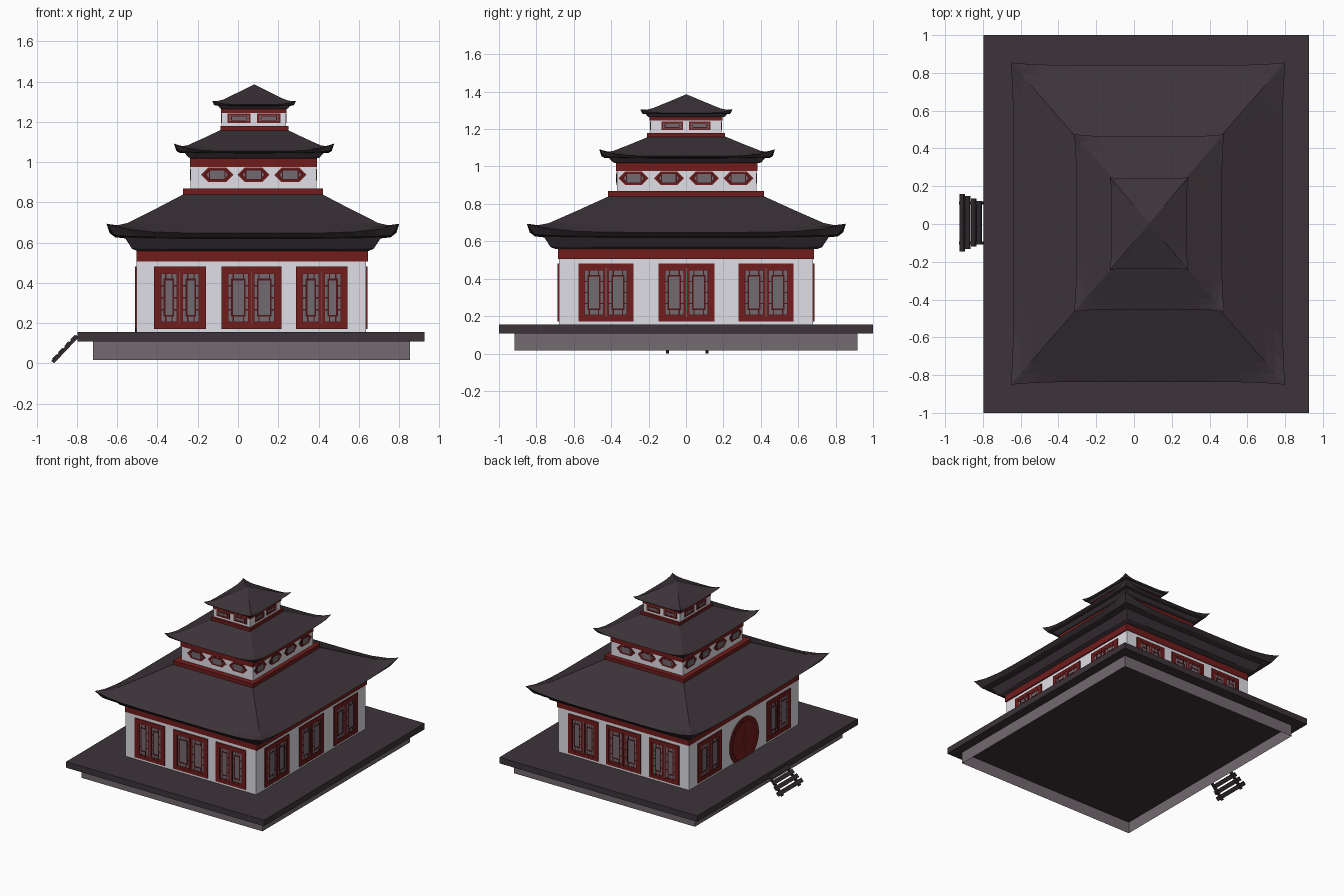
import bpy, bmesh, math
from mathutils import Vector

if "Cube" in bpy.data.objects:
    bpy.data.objects.remove(bpy.data.objects["Cube"])


def material(name, rgb):
    m = bpy.data.materials.new(name)
    m.diffuse_color = (*rgb, 1)
    m.use_nodes = True
    m.node_tree.nodes["Principled BSDF"].inputs["Base Color"].default_value = m.diffuse_color
    return m


ROOF = material("dark plum tile", (0.045, 0.034, 0.041))
GREY = material("grey stone and glass", (0.17, 0.142, 0.16))
WHITE = material("white plaster", (0.74, 0.74, 0.79))
RED = material("red timber", (0.165, 0.012, 0.012))
DEEP = material("deep red lattice", (0.08, 0.007, 0.008))
WOOD = material("dark wood", (0.03, 0.024, 0.028))

parts = {}  # (name, material) -> bmesh collecting all pieces of that part


def part(name, mat):
    return parts.setdefault((name, mat), bmesh.new())


def prism(bm, low, high, caps=True):
    a = [bm.verts.new(p) for p in low]
    b = [bm.verts.new(p) for p in high]
    if caps:
        bm.faces.new(a)
        bm.faces.new(b)
    n = len(a)
    for i in range(n):
        bm.faces.new((a[i], a[(i + 1) % n], b[(i + 1) % n], b[i]))


def box(name, mat, x0, x1, y0, y1, z0, z1, caps=True):
    c = [(x0, y0), (x1, y0), (x1, y1), (x0, y1)]
    prism(part(name, mat), [(x, y, z0) for x, y in c], [(x, y, z1) for x, y in c], caps)


def centred(name, mat, cx, cy, hx, hy, z0, z1):
    box(name, mat, cx - hx, cx + hx, cy - hy, cy + hy, z0, z1)


class Wall:
    """Places flat plates on one side of a storey: u along wall, z up, d outward."""
    def __init__(self, cx, cy, hx, hy, n):
        self.n = Vector((n[0], n[1], 0))
        self.t = Vector((abs(n[1]), abs(n[0]), 0))
        self.o = Vector((cx, cy, 0)) + self.n * (hx if n[0] else hy)

    def at(self, u, z, d):
        return self.o + self.t * u + self.n * d + Vector((0, 0, z))

    def plate(self, name, mat, pts, d):
        prism(part(name, mat), [self.at(u, z, -0.002) for u, z in pts],
              [self.at(u, z, d) for u, z in pts])

    def rect(self, name, mat, u0, u1, z0, z1, d):
        self.plate(name, mat, [(u0, z0), (u1, z0), (u1, z1), (u0, z1)], d)

    def ring(self, name, mat, u0, u1, z0, z1, w, d):
        self.rect(name, mat, u0, u1, z0, z0 + w, d)
        self.rect(name, mat, u0, u1, z1 - w, z1, d)
        self.rect(name, mat, u0, u0 + w, z0 + w, z1 - w, d)
        self.rect(name, mat, u1 - w, u1, z0 + w, z1 - w, d)


SIDES = [(0, -1), (1, 0), (0, 1), (-1, 0)]


# two-leaf lattice window of the ground storey
def tall_window(w, u, width):
    z0, z1, h = 0.172, 0.481, width / 2
    w.ring("window_frames", RED, u - h, u + h, z0, z1, 0.023, 0.0075)
    w.rect("window_glass", GREY, u - h + 0.02, u + h - 0.02, z0 + 0.02, z1 - 0.02, 0.003)
    for s in (-1, 1):
        a, b = sorted((u + s * 0.002, u + s * (h - 0.022)))
        w.ring("window_leaves", RED, a, b, z0 + 0.022, z1 - 0.022, 0.012, 0.006)
        p, q, r, t = a + 0.027, b - 0.027, z0 + 0.06, z1 - 0.06
        w.ring("window_lattice", DEEP, p, q, r, t, 0.008, 0.005)
        w.ring("window_lattice", DEEP, a + 0.011, b - 0.011, z0 + 0.033, z1 - 0.033, 0.004, 0.005)
        for z in (r + 0.035, (r + t) / 2, t - 0.035):
            w.rect("window_lattice", DEEP, a + 0.012, p, z - 0.003, z + 0.003, 0.005)
            w.rect("window_lattice", DEEP, q, b - 0.012, z - 0.003, z + 0.003, 0.005)
        for v in (p + 0.01, q - 0.01):
            w.rect("window_lattice", DEEP, v - 0.003, v + 0.003, z0 + 0.033, r, 0.005)
            w.rect("window_lattice", DEEP, v - 0.003, v + 0.003, t, z1 - 0.033, 0.005)


# six-sided window of the middle storey
def hex_window(w, u, z):
    def hexa(a, b, h):
        return [(u - a, z), (u - b, z - h), (u + b, z - h), (u + a, z), (u + b, z + h), (u - b, z + h)]
    w.plate("hex_frames", RED, hexa(0.08, 0.045, 0.035), 0.0015)
    w.plate("hex_inner_frames", DEEP, hexa(0.067, 0.04, 0.028), 0.0025)
    w.plate("hex_glass", GREY, hexa(0.053, 0.037, 0.022), 0.0035)
    for s in (-1, 1):
        w.rect("hex_bars", DEEP, u + s * 0.039 - 0.003, u + s * 0.039 + 0.003, z - 0.022, z + 0.022, 0.0042)


# small window of the top storey
def small_window(w, u, z):
    w.ring("small_frames", RED, u - 0.058, u + 0.058, z - 0.023, z + 0.023, 0.009, 0.003)
    w.rect("small_glass", GREY, u - 0.052, u + 0.052, z - 0.016, z + 0.016, 0.0012)
    w.ring("small_lattice", DEEP, u - 0.04, u + 0.04, z - 0.012, z + 0.012, 0.004, 0.0022)
    for s in (-1, 1):
        w.rect("small_lattice", DEEP, u + s * 0.046 - 0.007, u + s * 0.046 + 0.007, z - 0.002, z + 0.002, 0.0022)


# round moon door, cut off flat at the deck
def moon_door(w):
    zc, z0 = 0.292, 0.157

    def disc(r):
        a0 = -math.asin(min(1, (zc - z0) / r))
        n = 28
        return [(r * math.cos(a), zc + r * math.sin(a))
                for a in (a0 + (math.pi - 2 * a0) * i / n for i in range(n + 1))]
    w.plate("door_surround", RED, disc(0.18), 0.006)
    w.plate("door_groove", DEEP, disc(0.155), 0.007)
    for s in (-1, 1):
        half = [(s * (0.003 + x), z) for x, z in disc(0.145) if x > 0.001]
        half = [(s * 0.003, z0)] + half + [(s * 0.003, zc + 0.145)]
        w.plate("door_panels", RED, half, 0.0082)
        w.rect("door_handles", DEEP, s * 0.02 - 0.006, s * 0.02 + 0.006, 0.26, 0.32, 0.0095)


# swept hip roof with stepped eaves: stacked rings whose corners lift and flare
def roof(name, cx, cy, eave, top, z_bot, z_eave, z_top, lift, flare):
    (ex, ey), (tx, ty) = eave, top
    drop, n = z_eave - z_bot, 12
    k = ex / 0.71

    def mid(f):
        return (tx + (ex - tx) * f, ty + (ey - ty) * f, z_top + (z_eave - z_top) * f)

    def inset(d, z, lf):
        return (ex - d * k, ey - d * k, z_bot + drop * z, lf)
    rings = [(*mid(0), 0), (*mid(0.4), 0), (*mid(0.76), 0.05), (*mid(0.89), 0.35), (*mid(1), 1),
             inset(0.028, 0.76, 0.2), inset(0.078, 0.7, 0.15), inset(0.086, 0.56, 0.12),
             inset(0.112, 0.12, 0.08), inset(0.14, 0, 0)]
    bm = part(name, ROOF)
    loops = []
    for hx, hy, z, lf in rings:
        loop = []
        for q in range(4):
            for i in range(n):
                s = math.sin((2 * i / n - 1) * math.pi / 2)   # denser near corners
                c = abs(s) ** 6
                a, b = [(s, -1), (1, s), (-s, 1), (-1, -s)][q]
                g = flare * lf * c
                loop.append(bm.verts.new((cx + a * (hx + g), cy + b * (hy + g), z + lift * lf * c)))
        loops.append(loop)
    for r0, r1 in zip(loops, loops[1:]):
        for i in range(4 * n):
            j = (i + 1) % (4 * n)
            bm.faces.new((r0[i], r1[i], r1[j], r0[j]))
    bm.faces.new(loops[0])
    bm.faces.new(loops[-1])
    bmesh.ops.remove_doubles(bm, verts=bm.verts, dist=0.0002)


# terrace: hollow stone skirt open below, with the deck on top
box("stone_base", GREY, -0.72, 0.855, -0.917, 0.917, 0.017, 0.11, caps=False)
box("deck", ROOF, -0.797, 0.926, -1, 1, 0.108, 0.155)

# storeys: plaster walls, red beams and sills
centred("ground_walls", WHITE, 0.066, 0, 0.569, 0.68, 0.155, 0.52)
centred("ground_beam", RED, 0.07, 0, 0.575, 0.685, 0.506, 0.562)
centred("middle_sill", RED, 0.074, 0, 0.348, 0.417, 0.835, 0.868)
centred("middle_walls", WHITE, 0.077, 0.003, 0.312, 0.373, 0.868, 0.98)
centred("middle_beam", RED, 0.077, 0.003, 0.316, 0.378, 0.975, 1.02)
centred("top_sill", RED, 0.081, 0, 0.169, 0.208, 1.155, 1.18)
centred("top_walls", WHITE, 0.079, 0, 0.16, 0.19, 1.18, 1.25)
centred("top_beam", RED, 0.079, 0, 0.163, 0.194, 1.245, 1.266)

roof("lower_roof", 0.074, 0.002, (0.712, 0.838), (0.335, 0.405), 0.558, 0.648, 0.845, 0.046, 0.015)
roof("middle_roof", 0.08, 0.006, (0.386, 0.458), (0.165, 0.204), 1.018, 1.055, 1.16, 0.037, 0.012)
roof("upper_roof", 0.08, 0.002, (0.2, 0.238), (0.0005, 0.0005), 1.264, 1.286, 1.386, 0.018, 0.008)

# windows and door on every side
for n in SIDES:
    g = Wall(0.066, 0, 0.569, 0.68, n)
    m = Wall(0.077, 0.003, 0.312, 0.373, n)
    t = Wall(0.079, 0, 0.16, 0.19, n)
    if n[0]:
        for u in (-0.428, 0.428):
            tall_window(g, u, 0.296)
        if n[0] > 0:
            tall_window(g, 0.003, 0.3)
        else:
            moon_door(g)
        us = (-0.283, -0.094, 0.094, 0.277)
    else:
        for u, wd in ((-0.355, 0.258), (0.0, 0.298), (0.35, 0.258)):
            tall_window(g, u, wd)
        us = (-0.18, 0, 0.183)
    for u in us:
        hex_window(m, u, 0.937)
    for s in (-1, 1):
        small_window(t, s * 0.074, 1.218)

# entrance steps: two stringers and tapering treads lying on their slope
SLOPE = Vector((0.123, 0, 0.13)).normalized()
NORM = Vector((-SLOPE.z, 0, SLOPE.x))
START = Vector((-0.915, 0, 0.012))


def slope_bar(name, mat, s0, s1, h0, h1, y0, y1):
    c = [START + SLOPE * s + NORM * h for s, h in ((s0, h0), (s1, h0), (s1, h1), (s0, h1))]
    prism(part(name, mat), [p + Vector((0, y0, 0)) for p in c], [p + Vector((0, y1, 0)) for p in c])


for y in (-0.1, 0.112):
    slope_bar("step_stringers", WOOD, -0.008, 0.17, -0.009, 0.009, y - 0.008, y + 0.008)
for i in range(4):
    s, h = 0.018 + 0.044 * i, 0.153 - 0.013 * i
    slope_bar("step_treads", WOOD, s - 0.016, s + 0.016, 0.004, 0.014, 0.007 - h, 0.007 + h)

# turn collected pieces into objects
for (name, mat), bm in parts.items():
    bmesh.ops.recalc_face_normals(bm, faces=bm.faces)
    mesh = bpy.data.meshes.new(name)
    bm.to_mesh(mesh)
    bm.free()
    mesh.materials.append(mat)
    bpy.context.collection.objects.link(bpy.data.objects.new(name, mesh))
